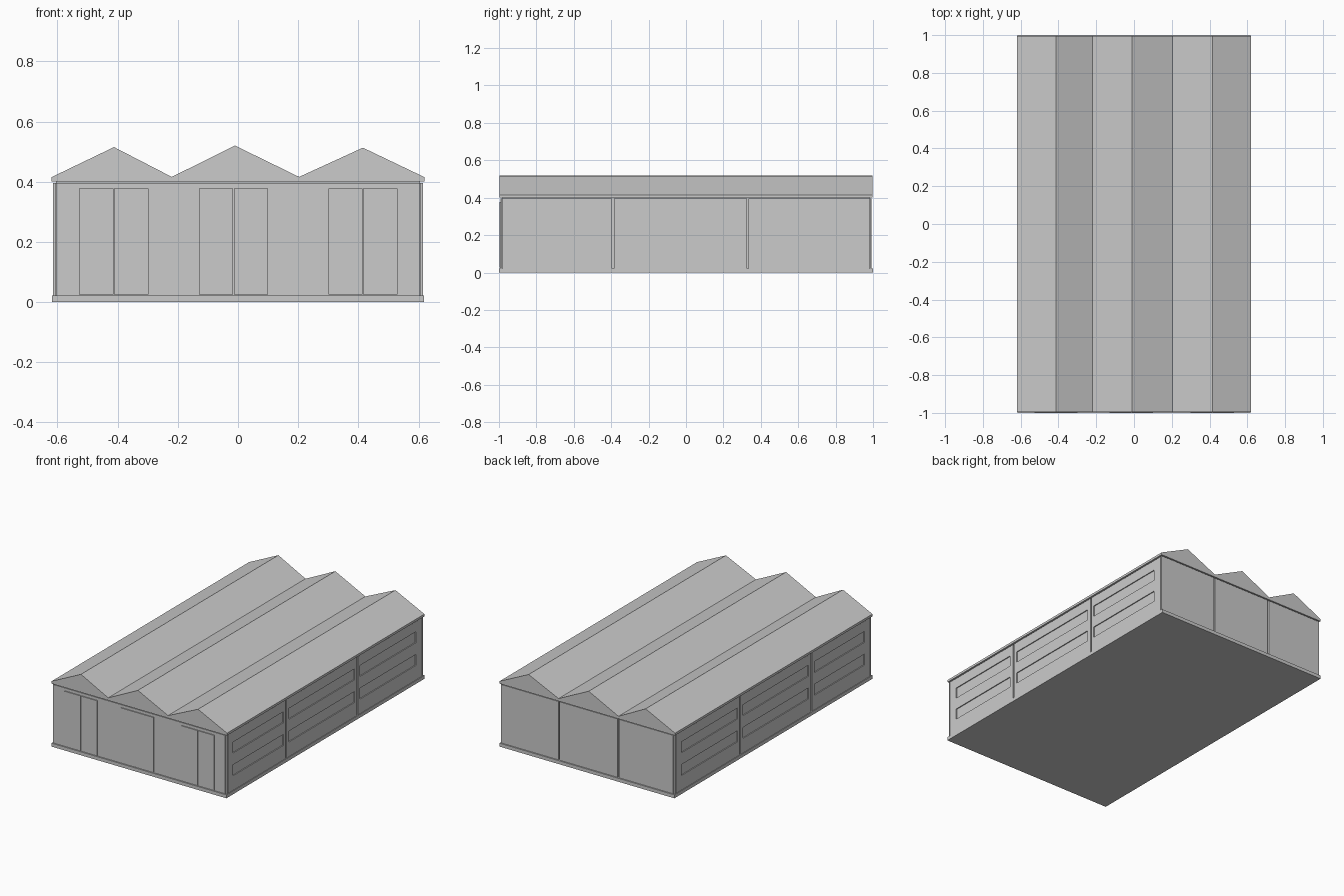
import bpy, bmesh

if "Cube" in bpy.data.objects:
    bpy.data.objects.remove(bpy.data.objects["Cube"])


def mesh_object(name, verts, faces):
    me = bpy.data.meshes.new(name)
    me.from_pydata(verts, [], faces)
    bm = bmesh.new()
    bm.from_mesh(me)
    bmesh.ops.recalc_face_normals(bm, faces=bm.faces)
    bm.to_mesh(me)
    bm.free()
    ob = bpy.data.objects.new(name, me)
    bpy.context.collection.objects.link(ob)
    return ob


def box(name, x0, x1, y0, y1, z0, z1):
    v = [(x, y, z) for z in (z0, z1) for y in (y0, y1) for x in (x0, x1)]
    f = [(0, 1, 3, 2), (4, 5, 7, 6), (0, 1, 5, 4),
         (2, 3, 7, 6), (0, 2, 6, 4), (1, 3, 7, 5)]
    return mesh_object(name, v, f)


# floor slab and inner core that shows in the panel joints
box("floor_slab", -0.618, 0.618, -1.0, 1.0, 0.0, 0.022)
box("inner_core", -0.604, 0.604, -0.982, 0.982, 0.02, 0.402)

# zigzag roof: three gabled bays extruded along y
profile = [(-0.62, 0.40), (-0.62, 0.415), (-0.412, 0.515), (-0.22, 0.416),
           (-0.01, 0.52), (0.203, 0.416), (0.415, 0.513), (0.62, 0.415),
           (0.62, 0.40)]
n = len(profile)
verts = [(x, y, z) for y in (-0.996, 0.996) for x, z in profile]
faces = [tuple(range(n)), tuple(range(n, 2 * n))]
faces += [(i, (i + 1) % n, n + (i + 1) % n, n + i) for i in range(n)]
mesh_object("sawtooth_roof", verts, faces)

# end wall: one panel at the front, three panels with joints at the back
box("front_wall", -0.604, 0.604, -0.992, -0.98, 0.02, 0.395)
for i, (a, b) in enumerate([(-0.604, -0.22), (-0.212, 0.2), (0.208, 0.604)]):
    box(f"back_wall_panel_{i}", a, b, 0.98, 0.992, 0.02, 0.395)

# slim corner posts
for sx in (-1, 1):
    for sy in (-1, 1):
        x, y = sorted((sx * 0.606, sx * 0.615)), sorted((sy * 0.984, sy * 0.991))
        box("corner_post", *x, *y, 0.02, 0.395)

# double doors on the front
for i, c in enumerate((-0.413, -0.015, 0.415)):
    for side, (a, b) in enumerate([(-0.115, -0.001), (0.001, 0.115)]):
        box(f"door_leaf_{i}_{side}", c + a, c + b, -0.998, -0.99, 0.026, 0.377)

# side walls: three bays, each with two recessed window strips
bays = [(-0.98, -0.395, -0.925, -0.42),
        (-0.385, 0.325, -0.36, 0.30),
        (0.335, 0.98, 0.355, 0.92)]
rows = [(0.115, 0.185), (0.26, 0.33)]
for s, side in ((-1, "left"), (1, "right")):
    outer = sorted((s * 0.600, s * 0.614))
    pane = sorted((s * 0.600, s * 0.608))
    for i, (y0, y1, w0, w1) in enumerate(bays):
        # solid bands between the window rows
        for z0, z1 in ((0.02, rows[0][0]), (rows[0][1], rows[1][0]), (rows[1][1], 0.395)):
            box(f"{side}_wall_band_{i}", *outer, y0, y1, z0, z1)
        for z0, z1 in rows:
            box(f"{side}_wall_end_{i}", *outer, y0, w0, z0, z1)
            box(f"{side}_wall_end_{i}", *outer, w1, y1, z0, z1)
            box(f"{side}_window_{i}", *pane, w0, w1, z0, z1)
